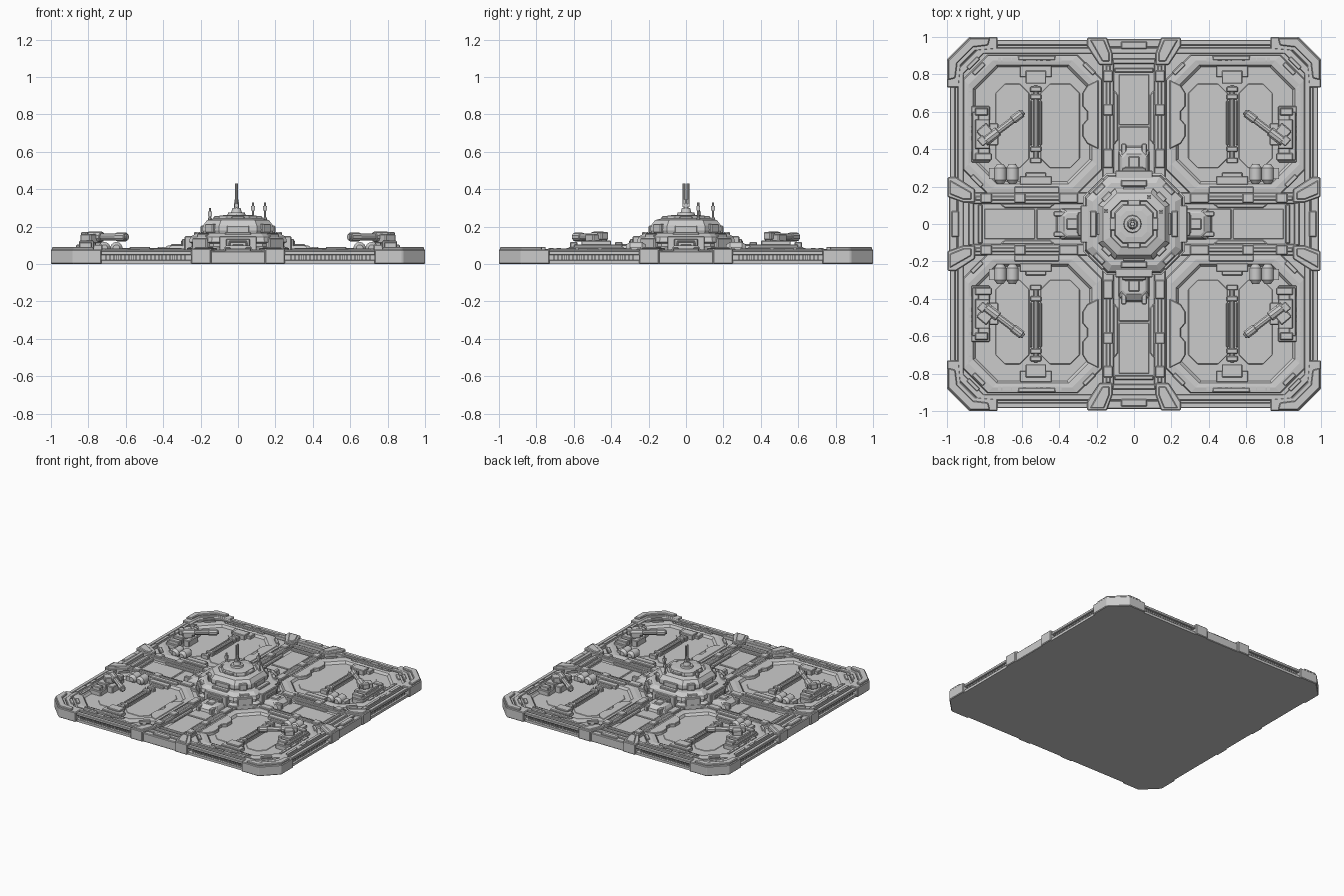
import bpy, bmesh, math, random
from math import pi, cos, sin
from mathutils import Vector, Matrix

random.seed(4)


def octa(x0, x1, y0, y1, c):
    return [(x0 + c, y0), (x1 - c, y0), (x1, y0 + c), (x1, y1 - c),
            (x1 - c, y1), (x0 + c, y1), (x0, y1 - c), (x0, y0 + c)]


def sq(h, c):
    return octa(-h, h, -h, h, c)


def loft(bm, loops, closed=False):
    """Bridge (outline, z) loops; cap the ends, or close into a ring."""
    rows = [[bm.verts.new((x, y, z)) for x, y in pts] for pts, z in loops]
    n = len(rows[0])
    pairs = list(zip(rows, rows[1:])) + ([(rows[-1], rows[0])] if closed else [])
    for a, b in pairs:
        for i in range(n):
            j = (i + 1) % n
            bm.faces.new((a[i], a[j], b[j], b[i]))
    if not closed:
        bm.faces.new(rows[0][::-1])
        bm.faces.new(rows[-1])


def prism(bm, pts, z0, z1):
    loft(bm, [(pts, z0), (pts, z1)])


def box(bm, x0, x1, y0, y1, z0, z1, rot=0):
    c = Vector(((x0 + x1) / 2, (y0 + y1) / 2, (z0 + z1) / 2))
    m = Matrix.Translation(c) @ Matrix.Rotation(rot, 4, 'Z') @ Matrix.Diagonal((x1 - x0, y1 - y0, z1 - z0, 1))
    bmesh.ops.create_cube(bm, size=1, matrix=m)


def rod(bm, a, b, r0, r1=None, n=10):
    a, b = Vector(a), Vector(b)
    q = (b - a).to_track_quat('Z', 'Y').to_matrix().to_4x4()
    bmesh.ops.create_cone(bm, cap_ends=True, segments=n, radius1=r0, radius2=r1 or r0,
                          depth=(b - a).length, matrix=Matrix.Translation((a + b) / 2) @ q)


def part(name, bm, mirror='', spin=False, bevel=0.005, smooth=False):
    if spin:
        base = bm.verts[:] + bm.edges[:] + bm.faces[:]
        for k in (1, 2, 3):
            d = bmesh.ops.duplicate(bm, geom=base)['geom']
            bmesh.ops.rotate(bm, verts=[v for v in d if isinstance(v, bmesh.types.BMVert)],
                             cent=(0, 0, 0), matrix=Matrix.Rotation(k * pi / 2, 3, 'Z'))
    bmesh.ops.recalc_face_normals(bm, faces=bm.faces)
    me = bpy.data.meshes.new(name)
    bm.to_mesh(me)
    bm.free()
    ob = bpy.data.objects.new(name, me)
    bpy.context.collection.objects.link(ob)
    if bevel:
        b = ob.modifiers.new('bevel', 'BEVEL')
        b.width, b.segments, b.limit_method, b.angle_limit = bevel, 1, 'ANGLE', math.radians(40)
    if mirror:
        m = ob.modifiers.new('mirror', 'MIRROR')
        m.use_axis = ('x' in mirror, 'y' in mirror, False)
        m.use_mirror_merge = False
    if smooth:
        bpy.context.view_layer.objects.active = ob
        ob.select_set(True)
        bpy.ops.object.shade_smooth_by_angle(angle=math.radians(35))
        ob.select_set(False)


# base slab with a recessed edge
bm = bmesh.new()
loft(bm, [(sq(.985, .115), 0), (sq(.985, .115), .02), (sq(.955, .11), .022), (sq(.955, .11), .05)])
part('base_slab', bm, bevel=0)

# two rails running round the rim
bm = bmesh.new()
for o, i, z in ((.985, .955, .07), (.943, .912, .077)):
    loft(bm, [(sq(o, .115), .048), (sq(o, .115), z), (sq(i, .11), z), (sq(i, .11), .048)], True)
part('rim_rails', bm, bevel=.004)

# vent ribs in the edge slots
bm = bmesh.new()
for i in range(22):
    x = .28 + i * .02
    box(bm, x, x + .009, -.972, -.95, .018, .052)
part('vent_ribs', bm, 'x', True, 0)

# corner armour
bm = bmesh.new()
L = [(1, .73), (1, .88), (.88, 1), (.73, 1), (.73, .935), (.85, .925), (.925, .85), (.935, .73)]
prism(bm, L, 0, .078)
prism(bm, [(.995, .77), (.995, .875), (.875, .995), (.77, .995), (.78, .955), (.86, .945), (.945, .86), (.955, .78)], .07, .092)
box(bm, .985, 1, .76, .84, .02, .06)
box(bm, .76, .84, .985, 1, .02, .06)
part('corner_armour', bm, 'xy')

# braces beside each corridor mouth
bm = bmesh.new()
prism(bm, [(.145, .998), (.25, .998), (.25, .95), (.185, .85), (.115, .85), (.115, .91)], 0, .084)
prism(bm, [(.16, .985), (.235, .985), (.17, .87), (.13, .87), (.13, .91)], .08, .09)
part('edge_braces', bm, 'x', True)

# mouth blocks and cross bars of the corridors
bm = bmesh.new()
box(bm, -.15, .15, .945, .988, 0, .07)
box(bm, -.07, .07, .935, .975, .06, .082)
box(bm, -.115, .115, .855, .885, .045, .07)
box(bm, -.105, .105, .81, .835, .045, .066)
part('corridor_mouths', bm, '', True)

# corridor walls with raised posts
bm = bmesh.new()
box(bm, .108, .168, .2, .87, .04, .074)
box(bm, .125, .15, .3, .85, .07, .08)
for y0, y1 in ((.3, .4), (.58, .64), (.76, .82)):
    box(bm, .112, .166, y0, y1, .06, .087)
prism(bm, [(.11, .42), (.11, .72), (.085, .69), (.085, .45)], .045, .062)
part('corridor_walls', bm, 'x', True)

# corridor floor plates
bm = bmesh.new()
for y0, y1 in ((.28, .52), (.53, .8)):
    box(bm, -.08, .08, y0, y1, .045, .055)
part('corridor_floor_plates', bm, '', True, .003)

# octagonal frames round the four pads
bm = bmesh.new()
loft(bm, [(octa(.17, .915, .16, .905, .13), .045), (octa(.175, .91, .165, .9, .13), .073),
          (octa(.2, .885, .19, .875, .13), .077), (octa(.225, .86, .215, .85, .125), .073),
          (octa(.24, .845, .23, .835, .12), .05)], True)
part('pad_frames', bm, 'xy', bevel=0)

# pad floors and inset plates
bm = bmesh.new()
prism(bm, octa(.23, .855, .22, .845, .12), .045, .055)
prism(bm, octa(.29, .5, .3, .75, .05), .05, .058)
prism(bm, octa(.56, .74, .3, .75, .05), .05, .058)
part('pad_floors', bm, 'xy', bevel=.003)

# notched teeth on the inner side of the frames
bm = bmesh.new()
prism(bm, [(.19, .4), (.25, .43), (.275, .47), (.275, .53), (.25, .56), (.25, .6),
           (.275, .63), (.275, .7), (.25, .74), (.19, .77)], .05, .08)
box(bm, .4, .64, .165, .2, .05, .085)
box(bm, .42, .62, .875, .9, .05, .084)
for x, y, r in ((.83, .83, -pi / 4), (.86, .86, -pi / 4), (.24, .83, pi / 4), (.84, .23, pi / 4)):
    box(bm, x - .04, x + .04, y - .012, y + .012, .06, .084, r)
part('frame_teeth', bm, 'xy', bevel=.004)

# bar across each pad with its end blocks
bm = bmesh.new()
rod(bm, (.525, .34, .07), (.525, .74, .07), .014)
for s in (-1, 1):
    box(bm, .525 + s * .026 - .006, .525 + s * .026 + .006, .42, .66, .052, .076)
for y in (.34, .4, .68, .72):
    box(bm, .495, .555, y - .014, y + .014, .05, .086)
box(bm, .44, .61, .785, .845, .05, .08)
box(bm, .47, .58, .75, .82, .05, .092)
box(bm, .44, .61, .21, .255, .05, .08)
box(bm, .47, .58, .235, .275, .05, .07)
part('pad_bar', bm, 'xy', bevel=.004)

# gun mounts
bm = bmesh.new()
box(bm, .77, .87, .33, .63, .05, .09)
box(bm, .83, .865, .34, .6, .08, .105)
box(bm, .77, .85, .4, .56, .08, .125)
box(bm, .725, .79, .42, .54, .05, .105)
box(bm, .76, .85, .34, .38, .08, .118)
box(bm, .78, .85, .58, .62, .08, .118)
box(bm, .75, .82, .43, .53, .11, .16, -.7)
box(bm, .79, .83, .42, .47, .13, .172, -.7)
part('gun_mounts', bm, 'xy')

# gun barrels
bm = bmesh.new()
a, b = Vector((.8, .44, .145)), Vector((.59, .6, .145))
for t0, t1, r in ((0, .35, .028), (.3, .75, .019), (.72, .96, .024), (.95, 1, .016)):
    rod(bm, a.lerp(b, t0), a.lerp(b, t1), r)
part('gun_barrels', bm, 'xy', bevel=.003, smooth=True)

# paired fuel tanks
bm = bmesh.new()
for x in (.65, .715):
    rod(bm, (x, .235, .085), (x, .3, .085), .033, n=14)
    rod(bm, (x, .3, .085), (x, .32, .085), .033, .018, 14)
    rod(bm, (x, .215, .085), (x, .235, .085), .018, .033, 14)
box(bm, .62, .75, .25, .285, .05, .075)
box(bm, .74, .775, .24, .3, .05, .09)
part('fuel_tanks', bm, 'xy', bevel=0, smooth=True)

# tower body
bm = bmesh.new()
loft(bm, [(sq(h, c), z) for h, c, z in (
    (.272, .125, .04), (.272, .125, .085), (.245, .115, .095), (.245, .115, .11), (.262, .12, .118),
    (.255, .118, .145), (.22, .1, .166), (.185, .085, .166), (.19, .088, .18), (.188, .087, .205),
    (.165, .075, .235), (.125, .055, .245), (.12, .052, .236), (.105, .045, .236), (.1, .043, .258),
    (.07, .03, .262))])
part('tower_body', bm, bevel=0)

# tower side bays, windows and shoulder blocks
bm = bmesh.new()
box(bm, -.1, .1, .22, .285, .045, .15)
box(bm, -.065, .065, .26, .3, .05, .135)
box(bm, -.05, -.04, .295, .306, .06, .12)
box(bm, .04, .05, .295, .306, .06, .12)
box(bm, -.05, .05, .295, .306, .115, .125)
box(bm, -.06, .06, .17, .2, .165, .205)
box(bm, -.035, .035, .09, .13, .23, .256)
box(bm, -.07, .07, .2, .235, .15, .172)
part('tower_bays', bm, '', True)

# diagonal armour on the tower corners
bm = bmesh.new()
for r, w, d, z0, z1 in ((.279, .11, .03, .05, .14), (.262, .07, .03, .13, .162), (.205, .06, .03, .165, .215)):
    k = r * .7071
    box(bm, k - w / 2, k + w / 2, k - d / 2, k + d / 2, z0, z1, -pi / 4)
part('tower_corner_plates', bm, '', True)

# docking ramps
bm = bmesh.new()
loft(bm, [(octa(-.085, .085, .25, .42, .03), .04), (octa(-.08, .08, .25, .41, .03), .075),
          (octa(-.065, .065, .25, .375, .02), .1)])
for s in (-1, 1):
    box(bm, s * .055 - .014, s * .055 + .014, .28, .43, .045, .092)
box(bm, -.03, .03, .3, .36, .09, .107)
part('docking_ramps', bm, '', True)

# main mast
bm = bmesh.new()
rod(bm, (-.008, 0, .255), (-.008, 0, .275), .05, .045, 12)
rod(bm, (-.008, 0, .27), (-.008, 0, .3), .03, .022, 12)
rod(bm, (-.008, 0, .3), (-.008, 0, .345), .014, .012)
box(bm, -.02, .004, -.02, .02, .305, .32)
for y in (-.011, .011):
    rod(bm, (-.008, y, .32), (-.008, y, .43), .007, n=8)
part('main_mast', bm, bevel=0, smooth=True)

# small aerials
bm = bmesh.new()
for x, y, z in ((.08, .145, .33), (.145, .065, .33), (-.15, .07, .3)):
    rod(bm, (x, y, .2), (x, y, .25), .014, .009, 8)
    rod(bm, (x, y, .25), (x, y, z), .006, n=8)
    box(bm, x - .01, x + .01, y - .01, y + .01, z - .045, z - .02)
part('small_aerials', bm, bevel=0)

# scattered bolts and hatches on rim and frames
bm = bmesh.new()
for i in range(14):
    t = random.uniform(.3, .7)
    w = random.uniform(.01, .04)
    box(bm, t - w, t + w, .918, .938, .07, .083)
    t, w = random.uniform(.32, .72), random.uniform(.006, .02)
    box(bm, t - w, t + w, .87, .89, .07, .082)
part('rim_hatches', bm, 'x', True, 0)
